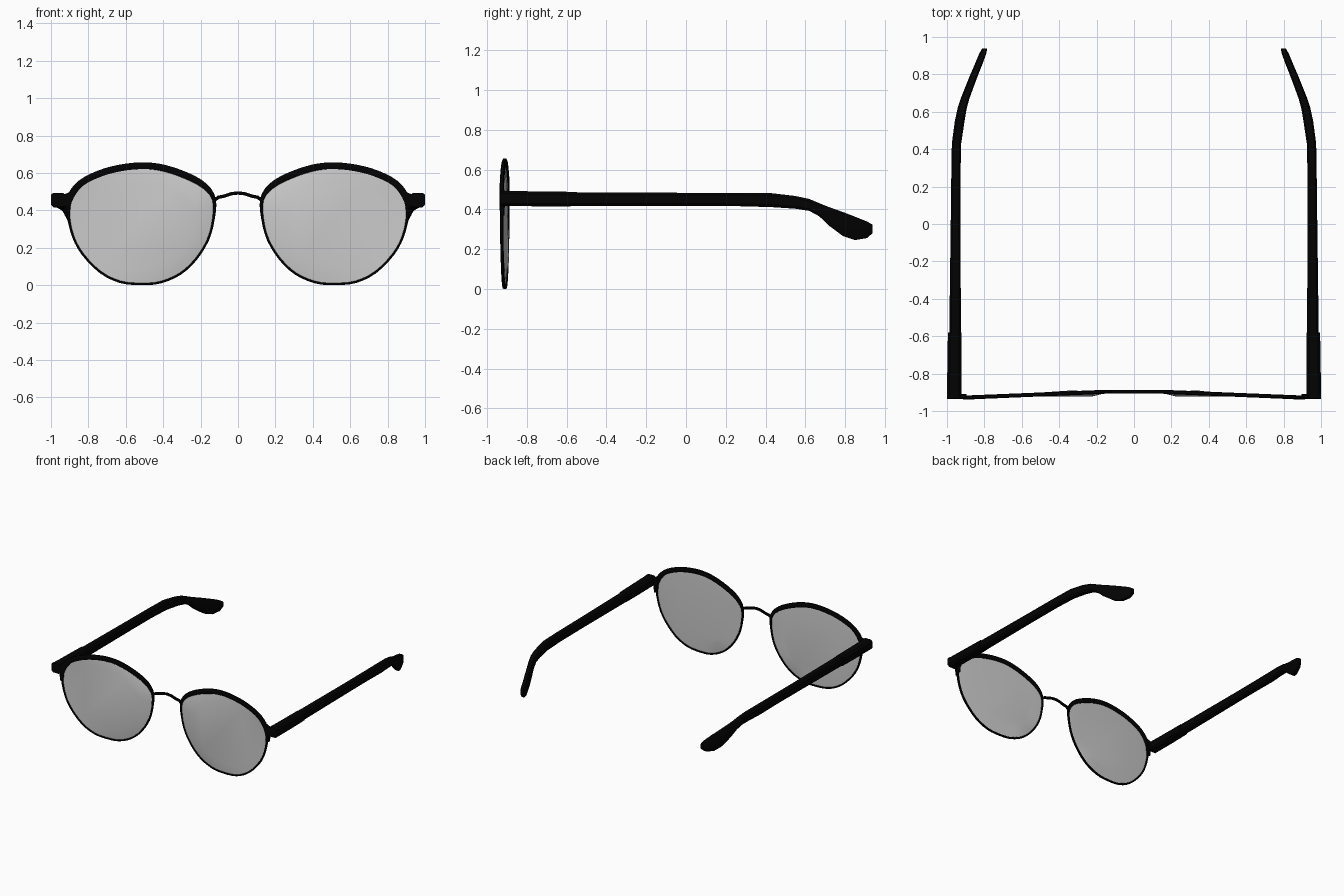
import bpy, bmesh, math
from mathutils import Vector

if "Cube" in bpy.data.objects:
    bpy.data.objects.remove(bpy.data.objects["Cube"])


def material(name, color):
    m = bpy.data.materials.new(name)
    m.diffuse_color = color
    m.use_nodes = True
    m.node_tree.nodes["Principled BSDF"].inputs["Base Color"].default_value = m.diffuse_color
    return m


BLACK = material("black_frame", (0.0008, 0.0008, 0.0008, 1))
GREY = material("tinted_lens", (0.58, 0.58, 0.58, 0.6))


def finish(name, bm, mat, mirror=True):
    bmesh.ops.recalc_face_normals(bm, faces=bm.faces)
    me = bpy.data.meshes.new(name)
    bm.to_mesh(me)
    bm.free()
    ob = bpy.data.objects.new(name, me)
    bpy.context.collection.objects.link(ob)
    me.materials.append(mat)
    if mirror:
        ob.modifiers.new("mirror", "MIRROR").use_mirror_merge = False
    bpy.context.view_layer.objects.active = ob
    ob.select_set(True)
    bpy.ops.object.shade_smooth_by_angle(angle=math.radians(35))
    ob.select_set(False)
    return ob


def loft(name, rings, mat, closed=False, mirror=True):
    bm = bmesh.new()
    loops = [[bm.verts.new(p) for p in r] for r in rings]
    n = len(loops[0])
    pairs = list(zip(loops, loops[1:])) + ([(loops[-1], loops[0])] if closed else [])
    for a, b in pairs:
        for i in range(n):
            j = (i + 1) % n
            bm.faces.new((a[i], a[j], b[j], b[i]))
    if not closed:
        bm.faces.new(loops[0])
        bm.faces.new(loops[-1])
    return finish(name, bm, mat, mirror)


def octagon(c, u, v, k=0.6):
    # chamfered rectangle with half axes u and v
    return [c + u * a + v * b for a, b in
            ((1, k), (k, 1), (-k, 1), (-1, k), (-1, -k), (-k, -1), (k, -1), (1, -k))]


def front_y(x):
    # the front bows back slightly towards the bridge
    return -0.897 - 0.032 * max(0, abs(x) - 0.14) / 0.8


def smooth_loop(pts, steps=3):
    out, n = [], len(pts)
    for i in range(n):
        a, b, c, d = (Vector(pts[(i + k) % n]) for k in (-1, 0, 1, 2))
        for s in range(steps):
            t = s / steps
            out.append(0.5 * (2 * b + (c - a) * t + (2 * a - 5 * b + 4 * c - d) * t * t
                              + (3 * b - a - 3 * c + d) * t ** 3))
    return out


# Rim outline, outer edge: x, z, rim width (heavy brow, thin lower wire)
OUTLINE = [(0.51, 0.657, 0.036), (0.39, 0.643, 0.036), (0.26, 0.598, 0.036),
           (0.165, 0.54, 0.032), (0.118, 0.46, 0.02), (0.125, 0.35, 0.013),
           (0.155, 0.24, 0.012), (0.22, 0.135, 0.012), (0.305, 0.056, 0.012),
           (0.41, 0.01, 0.012), (0.51, 0.0, 0.012), (0.63, 0.011, 0.012),
           (0.74, 0.065, 0.012), (0.835, 0.162, 0.012), (0.888, 0.26, 0.012),
           (0.916, 0.38, 0.017), (0.912, 0.48, 0.036), (0.85, 0.56, 0.036),
           (0.75, 0.612, 0.036), (0.64, 0.643, 0.036)]
edge = smooth_loop(OUTLINE)
rings, lens_edge = [], []
for i, p in enumerate(edge):
    t = edge[(i + 1) % len(edge)] - edge[i - 1]
    inward = Vector((-t.y, 0, t.x)).normalized()
    c = Vector((p.x, front_y(p.x), p.y)) + inward * p.z / 2
    rings.append(octagon(c, inward * p.z / 2, Vector((0, 0.007 + p.z * 0.1, 0))))
    lens_edge.append(c)
loft("lens_rim", rings, BLACK, closed=True)

# Lenses: thin shell, flatter front and gently bowed back
bm = bmesh.new()
mid = Vector((0.51, 0, 0.33))
outer = [bm.verts.new(p) for p in lens_edge]
n = len(outer)
for side in (-1, 1):
    ring = []
    for p in lens_edge:
        q = p.lerp(mid, 0.25)
        q.y = -0.921 if side < 0 else front_y(q.x) + 0.004
        if side > 0:
            q.y += 0.015 * math.exp(-((q.x - 0.3) ** 2 + (q.z - 0.1) ** 2) / 0.01)
        ring.append(bm.verts.new(q))
    for i in range(n):
        j = (i + 1) % n
        bm.faces.new((outer[i], outer[j], ring[j], ring[i]))
    bm.faces.new(ring)
finish("lens", bm, GREY)

# Bridge: thin arched wire
rings = []
path = [(-0.125, 0.455), (-0.105, 0.47), (-0.075, 0.476), (-0.035, 0.489), (0, 0.493),
        (0.035, 0.489), (0.075, 0.476), (0.105, 0.47), (0.125, 0.455)]
for i, (x, z) in enumerate(path):
    a, b = path[max(i - 1, 0)], path[min(i + 1, len(path) - 1)]
    nrm = Vector((a[1] - b[1], 0, b[0] - a[0])).normalized()
    rings.append(octagon(Vector((x, -0.897, z)), nrm * 0.009, Vector((0, 0.009, 0))))
loft("bridge", rings, BLACK, mirror=False)

# End pieces joining rim to temple: x, z low, z high
rings = [octagon(Vector((x, -0.922, (lo + hi) / 2)), Vector((0, 0.013, 0)),
                 Vector((0, 0, (hi - lo) / 2)))
         for x, lo, hi in ((0.895, 0.4, 0.5), (0.93, 0.428, 0.485),
                           (0.95, 0.42, 0.494), (0.985, 0.42, 0.494), (1.0, 0.43, 0.485))]
loft("end_piece", rings, BLACK)

# Small tab below the hinge on the outer rim
rings = [octagon(Vector((x, -0.924, z)), Vector((w, 0, 0)), Vector((0, 0.01, 0)))
         for x, z, w in ((0.918, 0.37, 0.008), (0.918, 0.4, 0.012), (0.918, 0.45, 0.014))]
loft("rim_tab", rings, BLACK)


def temple_part(name, sections):
    # sections: y, x inner, x outer, z low, z high
    loft(name, [octagon(Vector(((a + b) / 2, y, (lo + hi) / 2)), Vector(((b - a) / 2, 0, 0)),
                        Vector((0, 0, (hi - lo) / 2)), 0.65)
                for y, a, b, lo, hi in sections], BLACK)


# Hinge block
temple_part("temple_hinge", [(-0.934, 0.922, 1.0, 0.418, 0.494),
                             (-0.75, 0.922, 0.998, 0.416, 0.491),
                             (-0.58, 0.922, 0.995, 0.416, 0.489)])
# Temple arm with curved ear tip
temple_part("temple_arm", [(-0.6, 0.925, 0.988, 0.418, 0.487), (0.0, 0.928, 0.98, 0.418, 0.484),
                           (0.25, 0.928, 0.977, 0.417, 0.484), (0.43, 0.924, 0.974, 0.412, 0.482),
                           (0.55, 0.906, 0.958, 0.404, 0.468), (0.62, 0.894, 0.943, 0.393, 0.453),
                           (0.67, 0.88, 0.927, 0.366, 0.432), (0.72, 0.862, 0.907, 0.318, 0.412),
                           (0.79, 0.836, 0.879, 0.266, 0.387), (0.85, 0.812, 0.853, 0.246, 0.364),
                           (0.91, 0.79, 0.828, 0.256, 0.34), (0.938, 0.785, 0.812, 0.28, 0.324)])
